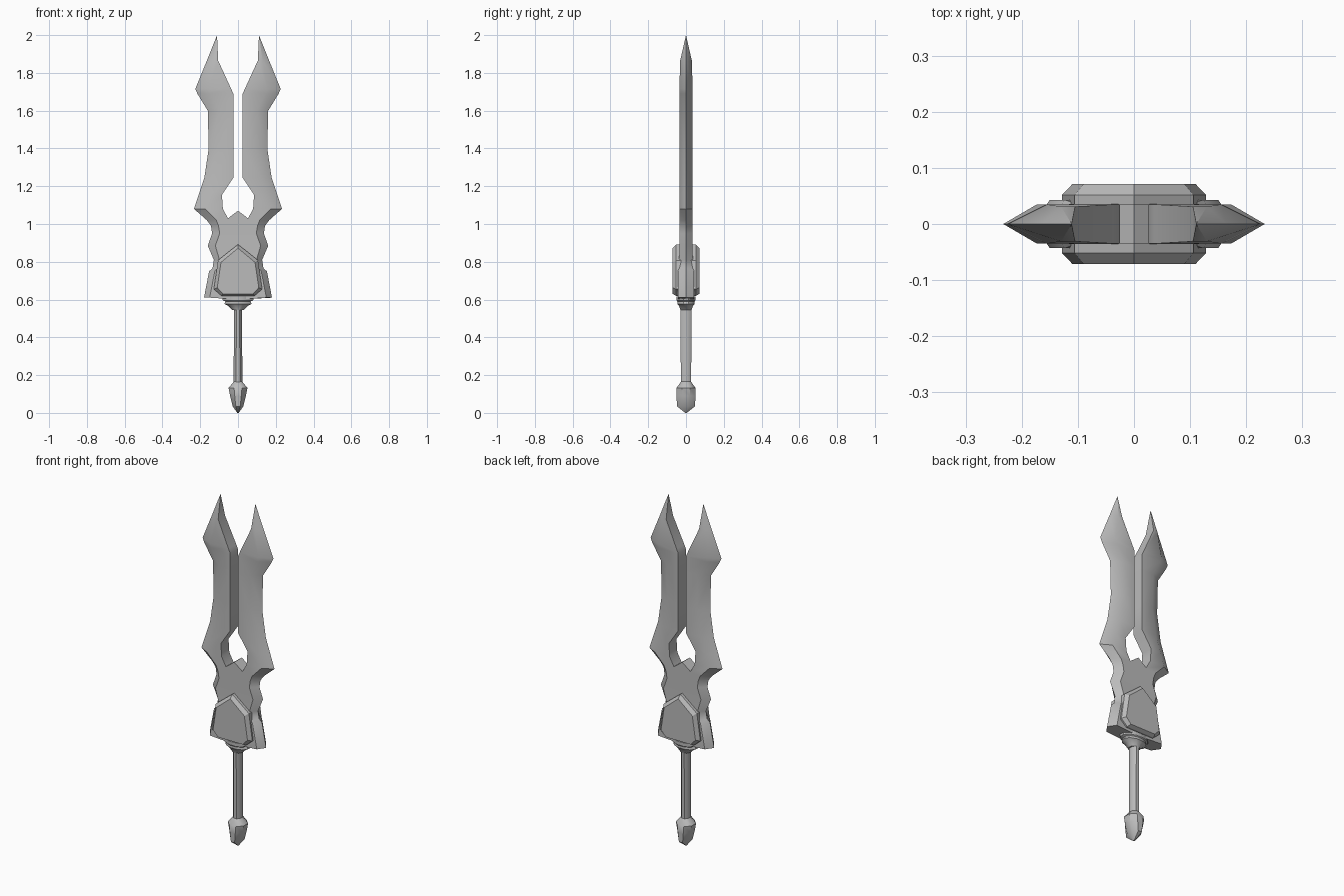
import bpy
import bmesh
import math

if "Cube" in bpy.data.objects:
    bpy.data.objects.remove(bpy.data.objects["Cube"])

steel = bpy.data.materials.new("grey_steel")
steel.use_nodes = True
GREY = (0.5, 0.5, 0.5, 1)
steel.diffuse_color = GREY
steel.node_tree.nodes["Principled BSDF"].inputs["Base Color"].default_value = GREY


def finish(name, bm, angle=38):
    bmesh.ops.remove_doubles(bm, verts=bm.verts, dist=0.0005)
    bmesh.ops.recalc_face_normals(bm, faces=bm.faces)
    mesh = bpy.data.meshes.new(name)
    bm.to_mesh(mesh)
    bm.free()
    mesh.materials.append(steel)
    ob = bpy.data.objects.new(name, mesh)
    bpy.context.collection.objects.link(ob)
    bpy.ops.object.select_all(action='DESELECT')
    ob.select_set(True)
    bpy.context.view_layer.objects.active = ob
    bpy.ops.object.shade_smooth_by_angle(angle=math.radians(angle))
    return ob


def loft(name, rings, angle=38):
    bm = bmesh.new()
    loops = [[bm.verts.new(p) for p in ring] for ring in rings]
    n = len(loops[0])
    for a, b in zip(loops, loops[1:]):
        for i in range(n):
            j = (i + 1) % n
            bm.faces.new((a[i], a[j], b[j], b[i]))
    bm.faces.new(loops[0])
    bm.faces.new(loops[-1])
    return finish(name, bm, angle)


# Forked blade and guard: inner x, inner z, outer x, outer z, bevel width, half thickness
stations = [
    (.111, 2.0, .111, 2.0, 0, 0),
    (.105, 1.865, .165, 1.865, .035, .031),
    (.036, 1.715, .226, 1.715, .07, .035),
    (.025, 1.69, .215, 1.69, .07, .035),
    (.025, 1.60, .16, 1.60, .06, .035),
    (.025, 1.40, .155, 1.40, .06, .035),
    (.025, 1.245, .178, 1.245, .06, .035),
    (.085, 1.155, .208, 1.155, .06, .035),
    (.08, 1.08, .233, 1.08, .06, .035),
    (.053, 1.03, .165, 1.02, .05, .035),
    (0, 1.07, .143, .99, .04, .035),
    (0, .95, .137, .95, .04, .035),
    (0, .885, .16, .885, .04, .035),
    (0, .81, .128, .81, .03, .036),
    (0, .765, .135, .765, .025, .038),
    (0, .75, .153, .75, .03, .043),
    (0, .60, .18, .61, .03, .043),
]

bm = bmesh.new()
for side in (1, -1):
    rings = []
    for xi, zi, xo, zo, bevel, t in stations:
        section = [(xi, -t, zi), (xo - bevel, -t, zo), (xo, 0, zo),
                   (xo - bevel, t, zo), (xi, t, zi)]
        rings.append([bm.verts.new((side * x, y, z)) for x, y, z in section])
    for k in range(len(rings) - 1):
        a, b = rings[k], rings[k + 1]
        for i in range(5):
            # The inner wall is left open where the halves join
            if i == 4 and stations[k][0] == 0:
                continue
            j = (i + 1) % 5
            bm.faces.new((a[i], a[j], b[j], b[i]))
    bm.faces.new(rings[-1])
bmesh.ops.dissolve_degenerate(bm, edges=bm.edges, dist=0.0005)
finish("forked_blade", bm)

# Raised shield plates on both faces of the guard
base = [(0, .892), (.106, .808), (.128, .655), (.088, .62)]
face = [(0, .872), (.09, .797), (.11, .663), (.08, .63)]


def outline(half, y):
    pts = half + [(-x, z) for x, z in reversed(half) if x]
    return [(x, y, z) for x, z in pts]


for label, s in (("front", -1), ("back", 1)):
    loft(label + "_shield_plate",
         [outline(base, s * .02), outline(base, s * .052), outline(face, s * .071)], 20)


def turned(name, profile, sides=8, angle=38):
    """Stack of rounded sections given as half width, half depth and height."""
    turn = math.pi / sides
    k = 1 / math.cos(turn)
    rings = [[(rx * k * math.cos(math.tau * i / sides + turn),
               ry * k * math.sin(math.tau * i / sides + turn), z)
              for i in range(sides)] for rx, ry, z in profile]
    return loft(name, rings, angle)


# Collar, grip and pommel
turned("collar", [(.085, .05, .615), (.08, .05, .595), (.066, .046, .59),
                  (.072, .046, .577), (.05, .036, .565), (.03, .03, .545)], 12)
turned("grip", [(.022, .03, .56), (.022, .029, .46), (.023, .027, .14)], 8, 50)
turned("pommel", [(.023, .027, .165), (.05, .05, .132), (.042, .05, .09),
                  (.028, .048, .035), (.004, .004, 0)], 8)
